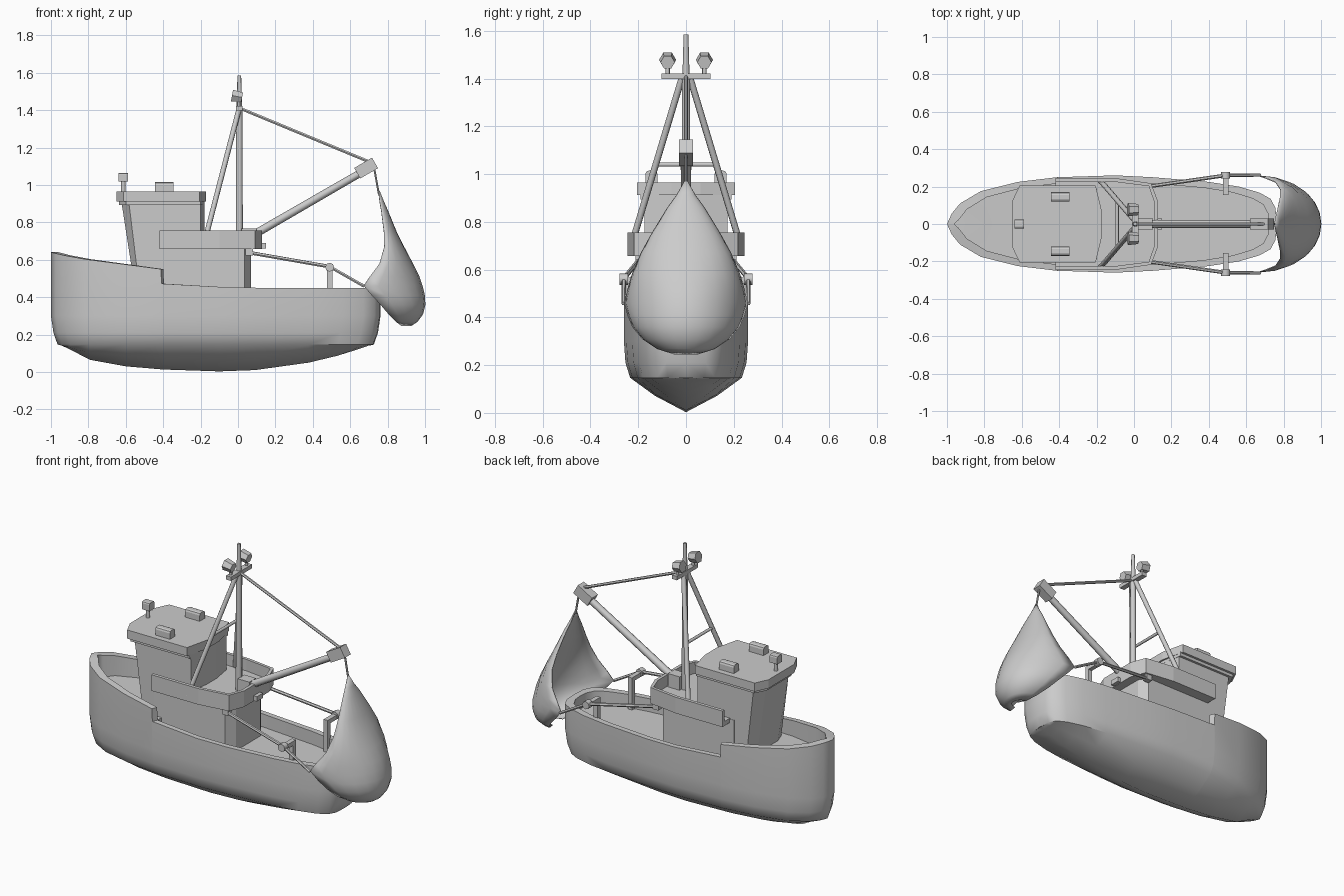
import bpy, bmesh, math
from mathutils import Vector

if "Cube" in bpy.data.objects:
    bpy.data.objects.remove(bpy.data.objects["Cube"])


def finish(name, bm, angle=None, mirror=False, solid=0):
    bmesh.ops.remove_doubles(bm, verts=bm.verts, dist=0.0004)
    bmesh.ops.recalc_face_normals(bm, faces=bm.faces)
    me = bpy.data.meshes.new(name)
    bm.to_mesh(me)
    bm.free()
    ob = bpy.data.objects.new(name, me)
    bpy.context.collection.objects.link(ob)
    if mirror:
        m = ob.modifiers.new("mirror", 'MIRROR')
        m.use_axis = (False, True, False)
        m.merge_threshold = 0.001
    if solid:
        s = ob.modifiers.new("thickness", 'SOLIDIFY')
        s.thickness = solid
        s.offset = 0
    if angle:
        bpy.ops.object.select_all(action='DESELECT')
        ob.select_set(True)
        bpy.context.view_layer.objects.active = ob
        bpy.ops.object.shade_smooth_by_angle(angle=math.radians(angle))
    return ob


def loft(rows):
    # Skin a grid of points
    bm = bmesh.new()
    grid = [[bm.verts.new(p) for p in r] for r in rows]
    for a, b in zip(grid, grid[1:]):
        for i in range(len(a) - 1):
            bm.faces.new((a[i], a[i + 1], b[i + 1], b[i]))
    bmesh.ops.dissolve_degenerate(bm, dist=0.0003, edges=bm.edges)
    return bm


def prism(name, half, z0, z1, half_top=None):
    # Symmetric footprint (half outline, y > 0) raised from z0 to z1
    full = lambda h: h + [(x, -y) for x, y in reversed(h)]
    bm = bmesh.new()
    lo = [bm.verts.new((x, y, z0)) for x, y in full(half)]
    hi = [bm.verts.new((x, y, z1)) for x, y in full(half_top or half)]
    bm.faces.new(lo)
    bm.faces.new(hi)
    for i in range(len(lo)):
        j = (i + 1) % len(lo)
        bm.faces.new((lo[i], lo[j], hi[j], hi[i]))
    return finish(name, bm)


def rod(name, a, b, r, r2=None, sides=8, mirror=False):
    a, b = Vector(a), Vector(b)
    bm = bmesh.new()
    bmesh.ops.create_cone(bm, cap_ends=True, segments=sides, radius1=r,
                          radius2=r if r2 is None else r2, depth=(b - a).length)
    q = Vector((0, 0, 1)).rotation_difference(b - a)
    for v in bm.verts:
        v.co = q @ v.co + (a + b) / 2
    return finish(name, bm, 50 if sides > 6 else None, mirror)


def box(name, c, size, tilt=0, mirror=False, bevel=0):
    bm = bmesh.new()
    bmesh.ops.create_cube(bm, size=1)
    for v in bm.verts:
        v.co = Vector([v.co[i] * size[i] for i in range(3)])
    if bevel:
        es = [e for e in bm.edges if all(v.co.z > 0 for v in e.verts)
              and abs(e.verts[0].co.y - e.verts[1].co.y) < 1e-5]
        bmesh.ops.bevel(bm, geom=es, offset=bevel, segments=2, profile=0.5, affect='EDGES')
    ca, sa = math.cos(tilt), math.sin(tilt)
    for v in bm.verts:
        x, y, z = v.co
        v.co = Vector((x * ca - z * sa, y, x * sa + z * ca)) + Vector(c)
    return finish(name, bm, None, mirror)


# Hull: stations of x, half width, keel z, rail z, deck z
stations = [(-1, 0, .155, .64, .5), (-.975, .055, .14, .634, .5), (-.93, .11, .12, .623, .5),
            (-.82, .175, .065, .603, .49), (-.62, .225, .03, .577, .48), (-.412, .25, .013, .55, .47),
            (-.409, .25, .013, .472, .385), (-.1, .26, .003, .455, .375), (.1, .25, .01, .45, .37),
            (.4, .225, .05, .45, .37), (.56, .2, .087, .45, .37), (.67, .168, .12, .45, .37),
            (.73, .135, .14, .45, .37), (.757, .085, .15, .45, .37), (.762, 0, .155, .45, .37)]
rows = []
for x, w, zk, zt, zd in stations:
    xl = -.12 + (x + .12) * .96
    xi = -.12 + (x + .12) * .955
    wi = max(0, w - .032)
    rows.append([(xl, 0, zk), (xl, w * .5, zk * .5 + .07), (xl, w * .9, .147),
                 (x * .985 - .002, w * .975, .21), (x, w, .3),
                 (x, w, zt), (xi, wi, zt), (xi, wi, zd), (xi, 0, zd)])
finish("hull", loft(rows), 42, mirror=True)

# Deck house, wheelhouse and roof
prism("deck_house", [(-.45, .175), (.035, .175), (.07, .12)], .37, .68)
prism("wheelhouse", [(-.555, .1), (-.53, .17), (-.2, .17), (-.18, .05)], .47, .92,
      [(-.625, .11), (-.585, .175), (-.2, .175), (-.18, .05)])
prism("roof_lip", [(-.635, .12), (-.6, .19), (-.2, .19), (-.18, .05)], .893, .92)
prism("roof", [(-.65, .125), (-.612, .205), (-.205, .205), (-.17, .06)], .912, .965)
box("roof_vent", (-.395, .145, .987), (.1, .05, .055), mirror=True, bevel=.014)
rod("lamp_post", (-.613, 0, .96), (-.613, 0, 1.03), .012)
box("roof_lamp", (-.613, 0, 1.041), (.052, .048, .048), bevel=.01)

# Upper platform with its bulwark
edge = [(-.42, .235), (-.1, .235), (.085, .21), (.118, .12)]
prism("upper_platform", edge, .658, .685)
path = edge + [(x, -y) for x, y in reversed(edge)]
finish("platform_bulwark", loft([[(x, y, z) for x, y in path] for z in (.657, .756)]), solid=.02)
box("aft_bracket", (.12, 0, .675), (.06, .06, .03))

# Mast, cross arm, legs and lights
rod("mast", (.007, 0, .67), (.007, 0, 1.42), .019, .017)
rod("mast_top", (.007, 0, 1.41), (.007, 0, 1.585), .015, .01)
box("cross_arm", (.007, 0, 1.41), (.034, .205, .024))
rod("mast_leg", (.004, .018, 1.4), (-.18, .232, .69), .014, mirror=True)
rod("leg_tie", (-.09, -.13, 1.04), (-.09, .13, 1.04), .009)
rod("light_stem", (.004, .077, 1.41), (.004, .077, 1.45), .009, mirror=True)
rod("deck_light", (-.032, .077, 1.478), (.022, .077, 1.468), .036, .03, sides=6, mirror=True)

# Boom, its foot and head, and stay rope
box("boom_foot", (.06, 0, .725), (.08, .065, .085))
rod("boom", (.06, 0, .72), (.7, 0, 1.09), .022, .02)
box("boom_head", (.685, 0, 1.09), (.11, .058, .065), tilt=math.radians(30))
rod("stay_rope", (.01, 0, 1.41), (.715, 0, 1.118), .009, sides=6)
rod("net_rope", (.728, 0, 1.09), (.753, 0, .95), .006, sides=6)

# Side davits with pulleys and hauling ropes
box("davit_post", (.49, .168, .468), (.028, .028, .2), mirror=True)
box("davit_arm", (.49, .208, .555), (.028, .105, .026), mirror=True)
rod("pulley", (.49, .242, .56), (.49, .278, .56), .024, mirror=True)
box("rope_block", (.06, .195, .643), (.04, .035, .04), mirror=True)
rod("fore_rope", (.06, .198, .638), (.49, .26, .563), .01, sides=6, mirror=True)
rod("aft_rope", (.49, .26, .563), (.675, .262, .458), .009, sides=6, mirror=True)

# Net: level slices of z, open edge x, back x, half width
slices = [(.97, .75, .754, .004), (.91, .757, .778, .038), (.86, .766, .8, .075), (.75, .78, .845, .142),
          (.67, .782, .885, .186), (.58, .757, .932, .224), (.51, .705, .967, .245),
          (.46, .672, .984, .256), (.41, .715, .996, .243), (.36, .762, .999, .222),
          (.31, .805, .987, .18), (.27, .845, .958, .12), (.248, .875, .925, .05)]
rows = []
for z, xe, xb, w in slices:
    rows.append([(xe + (xb - xe) * math.cos(a), w * math.sin(a), z)
                 for a in [math.pi * (i / 12 - .5) for i in range(13)]])
finish("fishing_net", loft(rows), 60, solid=.006)
